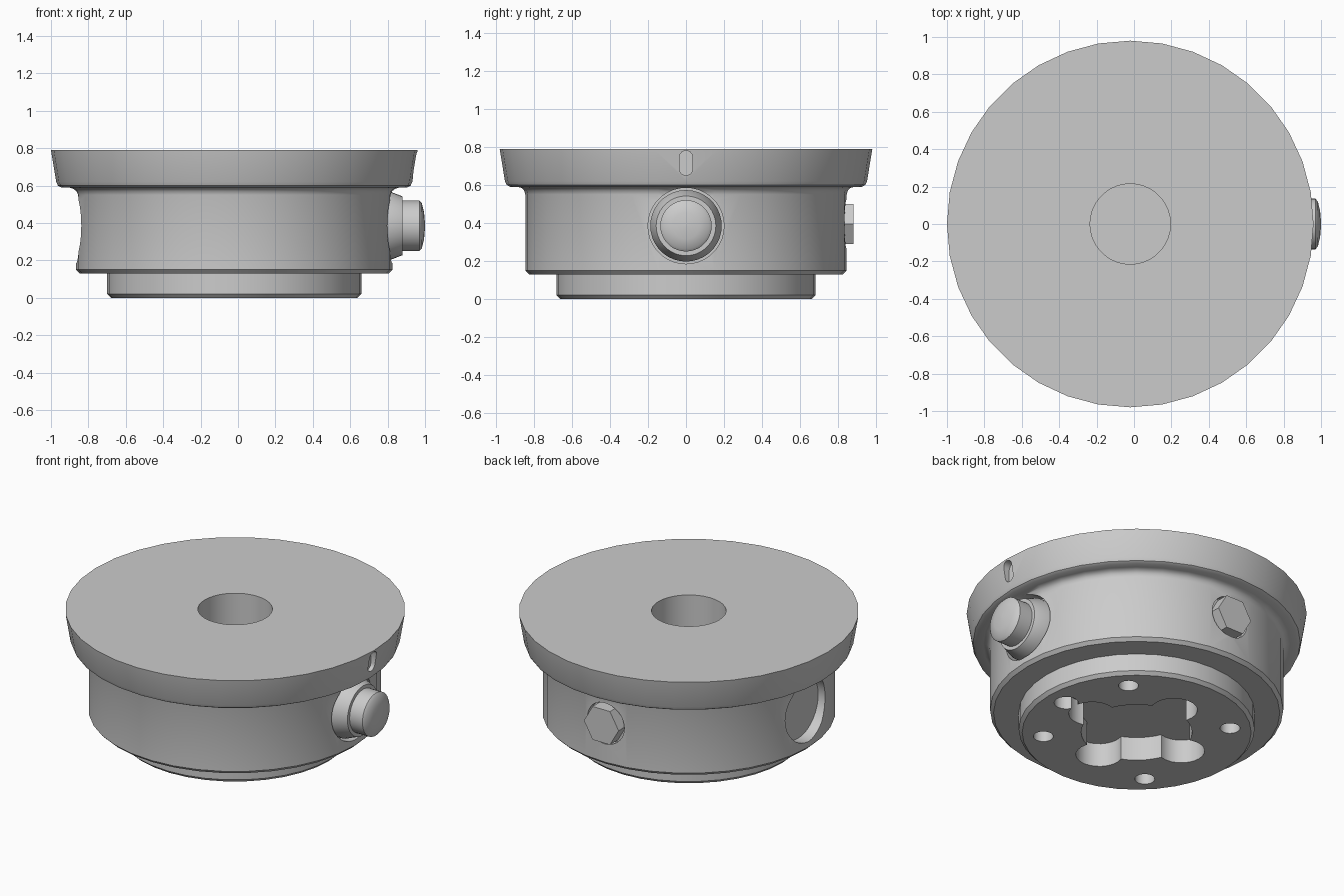
import bpy, bmesh
from math import cos, sin, tau, radians
from mathutils import Matrix, Vector

if "Cube" in bpy.data.objects:
    bpy.data.objects.remove(bpy.data.objects["Cube"])

CX = -0.02       # axis of the round body
SIDE_Z = 0.385   # height of the side fittings

grey = bpy.data.materials.new("machined grey")
grey.use_nodes = True
grey.diffuse_color = (0.6, 0.6, 0.6, 1)
grey.node_tree.nodes["Principled BSDF"].inputs["Base Color"].default_value = (0.6, 0.6, 0.6, 1)

# Directions in which a turned part can point
UP = Matrix()
TO_X = Matrix.Rotation(radians(90), 4, 'Y')
TO_MINUS_X = Matrix.Rotation(radians(-90), 4, 'Y')
TO_Y = Matrix.Rotation(radians(-90), 4, 'X')


def turned(name, profile, turn=UP, at=(0, 0, 0), sides=36, stretch=0):
    """Closed solid of revolution from (radius, height) points; stretch makes a slot."""
    bm = bmesh.new()
    rings = []
    for r, h in profile:
        ring = []
        for i in range(sides):
            a = tau * i / sides
            x = r * cos(a)
            x += stretch if x > 0 else -stretch
            ring.append(bm.verts.new((x, r * sin(a), h)))
        rings.append(ring)
    for low, high in zip(rings, rings[1:]):
        for i in range(sides):
            j = (i + 1) % sides
            bm.faces.new((low[i], low[j], high[j], high[i]))
    bm.faces.new(rings[0][::-1])
    bm.faces.new(rings[-1])
    bmesh.ops.recalc_face_normals(bm, faces=bm.faces)
    mesh = bpy.data.meshes.new(name)
    bm.to_mesh(mesh)
    bm.free()
    mesh.materials.append(grey)
    ob = bpy.data.objects.new(name, mesh)
    ob.matrix_world = Matrix.Translation(Vector((CX, 0, 0)) + Vector(at)) @ turn
    bpy.context.collection.objects.link(ob)
    return ob


def smooth(ob):
    bpy.ops.object.select_all(action='DESELECT')
    ob.select_set(True)
    bpy.context.view_layer.objects.active = ob
    bpy.ops.object.shade_smooth_by_angle(angle=radians(30))


# Main body: boss, neck, fillet and flared rim
body = turned("body", [
    (0.66, 0), (0.68, 0.02), (0.68, 0.13), (0.825, 0.13), (0.845, 0.15),
    (0.845, 0.55), (0.851, 0.57), (0.865, 0.584), (0.885, 0.59),
    (0.925, 0.59), (0.943, 0.6), (0.952, 0.62), (0.98, 0.79)])

cutters = []


def cut(radius, start, end, turn=UP, at=(0, 0, 0), sides=36, stretch=0):
    ob = turned("cutter", [(radius, start), (radius, end)], turn, at, sides, stretch)
    ob.hide_render = True
    cutters.append(ob)


# Blind bore in the top, lobed socket underneath
cut(0.215, 0.45, 0.9)
cut(0.32, -0.1, 0.15)
for k in range(4):
    a = tau * k / 4
    cut(0.135, -0.1, 0.15, at=(0.335 * cos(a), 0.335 * sin(a), 0), sides=24)
    # Screw holes between the lobes
    a += tau / 8
    cut(0.058, -0.1, 0.1, at=(0.54 * cos(a), 0.54 * sin(a), 0), sides=20)
# Locating pin hole
cut(0.07, -0.1, 0.1, at=(0.53, 0, 0), sides=20)
# Side pockets, bolt counterbore and rim slot
cut(0.2, 0.77, 1.1, TO_X, (0, 0, SIDE_Z))
cut(0.2, 0.77, 1.1, TO_MINUS_X, (0, 0, SIDE_Z))
cut(0.13, 0.8, 1.1, TO_Y, (0, 0, 0.395))
cut(0.035, 0.93, 1.1, TO_X, (0, 0, 0.715), 18, 0.03)

bpy.context.view_layer.objects.active = body
for tool in cutters:
    mod = body.modifiers.new("cut", 'BOOLEAN')
    mod.operation = 'DIFFERENCE'
    mod.solver = 'EXACT'
    mod.object = tool
    bpy.ops.object.modifier_apply(modifier=mod.name)
for tool in cutters:
    bpy.data.objects.remove(tool)
smooth(body)

# Tapered collar and domed plug on the side
smooth(turned("plug_collar", [(0.188, 0.76), (0.188, 0.82), (0.157, 0.9)],
              TO_X, (0, 0, SIDE_Z)))
smooth(turned("plug", [(0.135, 0.88), (0.135, 0.99), (0.12, 1.003), (0.07, 1.015), (0.01, 1.02)],
              TO_X, (0, 0, SIDE_Z)))

# Hexagonal bolt head at the back
turned("hex_bolt", [(0.122, 0.79), (0.122, 0.88)], TO_Y, (0, 0, 0.395), 6)
